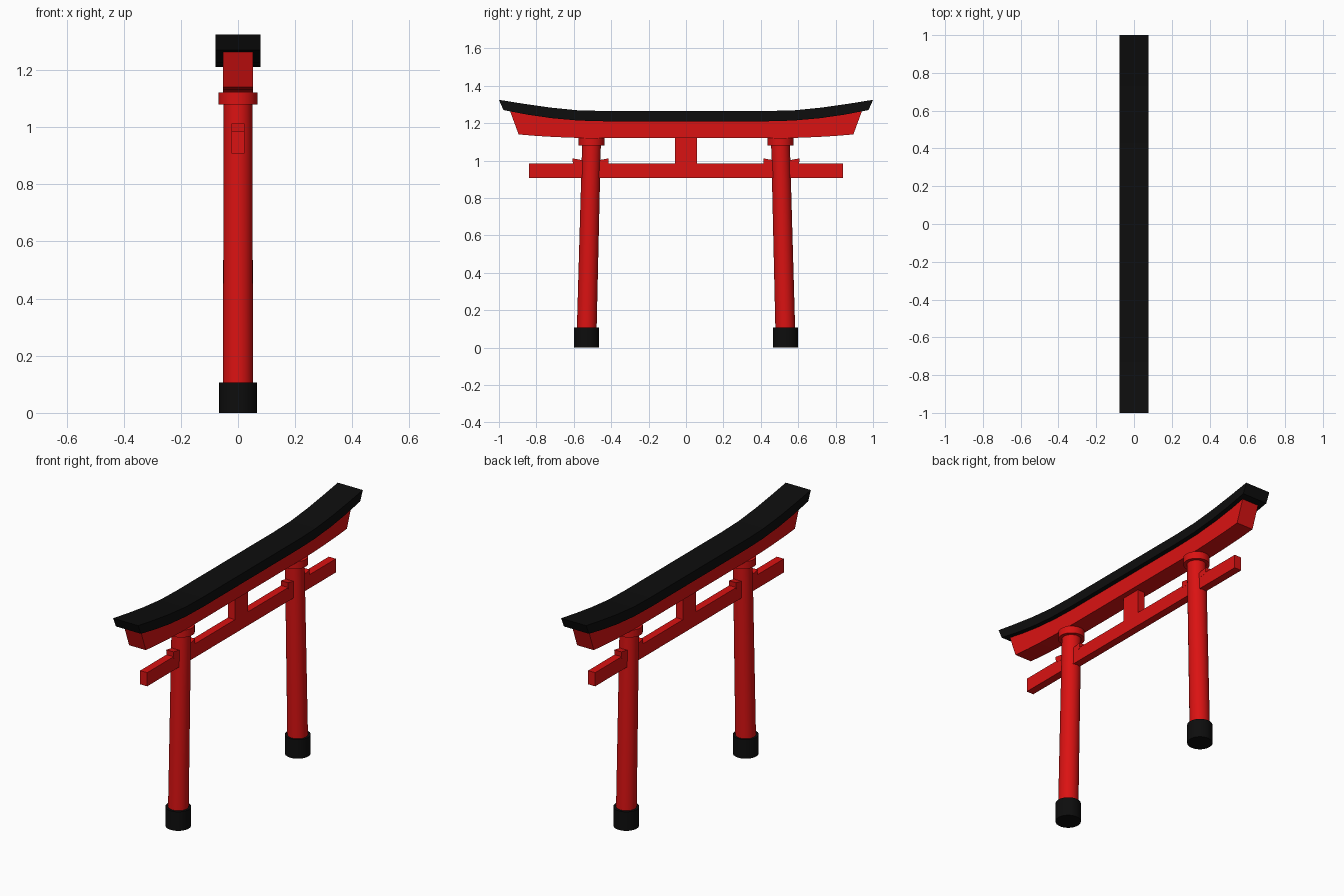
import bpy, bmesh, math
from mathutils import Vector

if "Cube" in bpy.data.objects:
    bpy.data.objects.remove(bpy.data.objects["Cube"])


def material(name, rgb):
    m = bpy.data.materials.new(name)
    m.diffuse_color = (*rgb, 1)
    m.use_nodes = True
    m.node_tree.nodes["Principled BSDF"].inputs["Base Color"].default_value = m.diffuse_color
    return m


RED = material("vermilion red", (0.70, 0.006, 0.006))
BLACK = material("lacquer black", (0.004, 0.004, 0.004))


def finish(name, bm, mat):
    bmesh.ops.recalc_face_normals(bm, faces=bm.faces)
    me = bpy.data.meshes.new(name)
    bm.to_mesh(me)
    bm.free()
    me.materials.append(mat)
    ob = bpy.data.objects.new(name, me)
    bpy.context.collection.objects.link(ob)
    return ob


def extrude_strip(name, top, bottom, half, mat):
    """Solid beam along y: matching top and bottom (y, z) lines, depth +-half in x."""
    bm = bmesh.new()
    rows = [[bm.verts.new((x, y, z)) for x, (y, z) in
             ((-half, t), (half, t), (half, b), (-half, b))]
            for t, b in zip(top, bottom)]
    for r, s in zip(rows, rows[1:]):
        for i in range(4):
            j = (i + 1) % 4
            bm.faces.new((r[i], r[j], s[j], s[i]))
    bm.faces.new(rows[0])
    bm.faces.new(rows[-1])
    return finish(name, bm, mat)


def column(name, y0, z0, r0, y1, z1, r1, mat, sides=32):
    """Round post with level ends, leaning in y."""
    bm = bmesh.new()
    rings = [[bm.verts.new((r * math.cos(a), y + r * math.sin(a), z))
              for a in (2 * math.pi * i / sides for i in range(sides))]
             for y, z, r in ((y0, z0, r0), (y1, z1, r1))]
    for i in range(sides):
        j = (i + 1) % sides
        f = bm.faces.new((rings[0][i], rings[0][j], rings[1][j], rings[1][i]))
        f.smooth = True
    for ring in rings:
        bm.faces.new(ring)
    for e in bm.edges:
        e.smooth = all(f.smooth for f in e.link_faces)
    return finish(name, bm, mat)


def mirrored(half_line):
    return [(-y, z) for y, z in reversed(half_line)] + half_line


# curved black roof, upswept at both ends
extrude_strip("roof",
              mirrored([(0.43, 1.265), (0.58, 1.269), (0.73, 1.284), (0.87, 1.304), (1.0, 1.325)]),
              mirrored([(0.43, 1.21), (0.575, 1.214), (0.72, 1.227), (0.85, 1.246), (0.976, 1.27)]),
              0.078, BLACK)

# red lintel under the roof, with slanted ends
extrude_strip("lintel",
              mirrored([(0.43, 1.212), (0.58, 1.216), (0.73, 1.23), (0.85, 1.247), (0.94, 1.263)]),
              mirrored([(0.43, 1.12), (0.57, 1.121), (0.70, 1.126), (0.80, 1.132), (0.895, 1.14)]),
              0.052, RED)

# lower tie beam and centre strut
extrude_strip("tie_beam", [(-0.84, 0.984), (0.84, 0.984)], [(-0.84, 0.907), (0.84, 0.907)], 0.022, RED)
extrude_strip("centre_strut", [(-0.058, 1.13), (0.058, 1.13)], [(-0.058, 0.98), (0.058, 0.98)], 0.022, RED)

for side, s in (("left", -1), ("right", 1)):
    # leaning pillar with foot and collar
    column(side + "_pillar", s * 0.532, 0.05, 0.053, s * 0.505, 1.10, 0.050, RED)
    column(side + "_foot", s * 0.532, 0.0, 0.066, s * 0.532, 0.107, 0.066, BLACK)
    column(side + "_collar", s * 0.505, 1.08, 0.069, s * 0.505, 1.121, 0.069, RED)
    # wedges on the tie beam, rising away from the pillar
    c = s * 0.51
    extrude_strip(side + "_wedges",
                  [(c - 0.097, 1.012), (c, 0.994), (c + 0.097, 1.012)],
                  [(c - 0.094, 0.975), (c, 0.975), (c + 0.094, 0.975)], 0.0225, RED)
